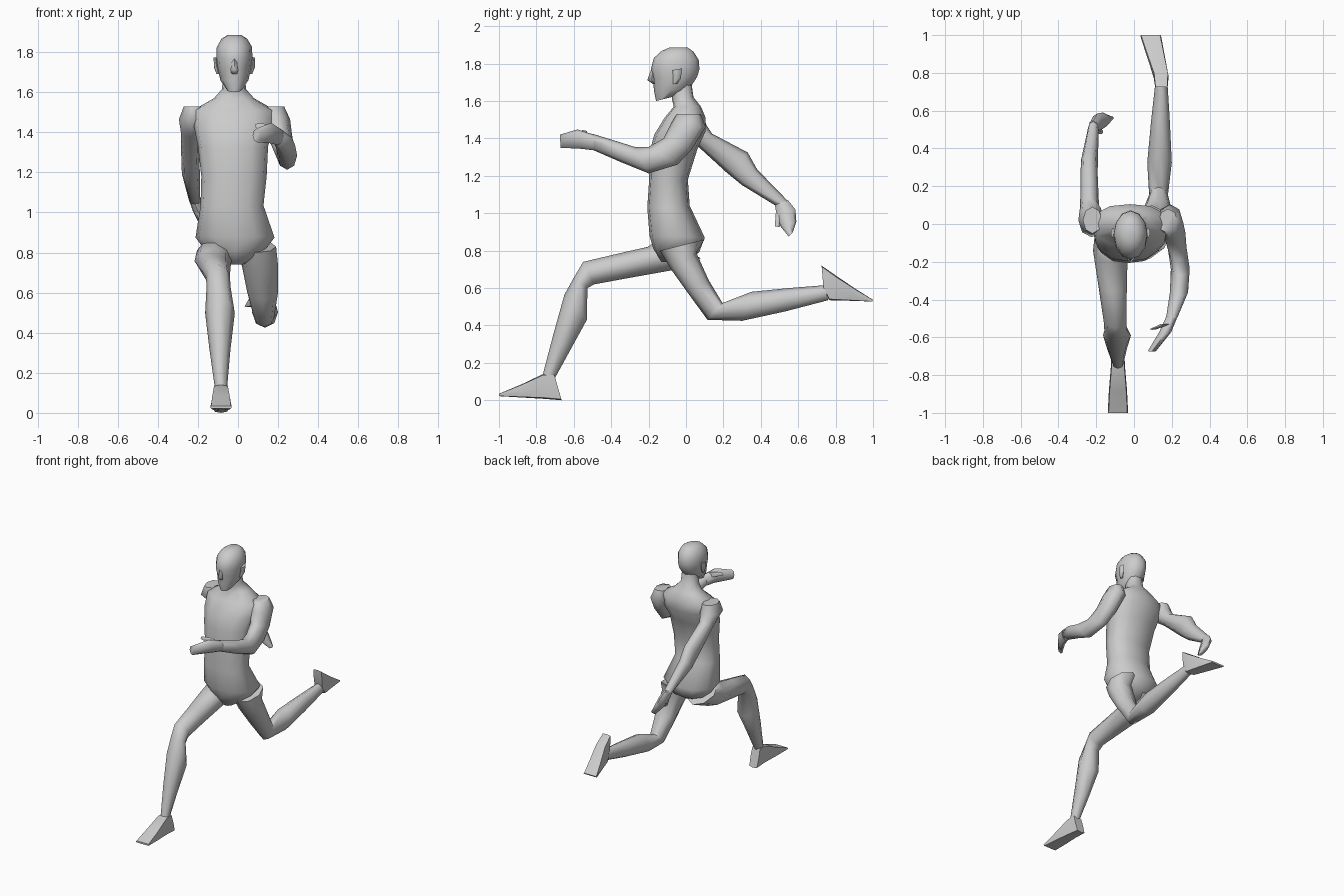
import bpy, bmesh, math

CX = -0.018  # body centre line


def loft(name, rings, n=8, box=0.0, angle=65):
    """Skin closed rings. Each ring: (y, z) of one edge, (y, z) of the opposite
    edge as seen from the side, then its centre x and half width.
    box pushes the corners outward (0 = ellipse, 1 = nearly square)."""
    bm = bmesh.new()
    loops = []
    for y1, z1, y2, z2, x, hw in rings:
        loop = []
        for i in range(n):
            a = 2 * math.pi * i / n
            c, s = math.cos(a), math.sin(a)
            k = 1 + box * (1 / max(abs(c), abs(s)) - 1)
            c, s = c * k, s * k
            loop.append(bm.verts.new((x + hw * s,
                                      (y1 + y2) / 2 + c * (y1 - y2) / 2,
                                      (z1 + z2) / 2 + c * (z1 - z2) / 2)))
        loops.append(loop)
    for a, b in zip(loops, loops[1:]):
        for i in range(n):
            j = (i + 1) % n
            bm.faces.new((a[i], a[j], b[j], b[i]))
    bm.faces.new(loops[0])
    bm.faces.new(loops[-1])
    bmesh.ops.recalc_face_normals(bm, faces=bm.faces)
    me = bpy.data.meshes.new(name)
    bm.to_mesh(me)
    bm.free()
    ob = bpy.data.objects.new(name, me)
    bpy.context.collection.objects.link(ob)
    bpy.ops.object.select_all(action='DESELECT')
    ob.select_set(True)
    bpy.context.view_layer.objects.active = ob
    bpy.ops.object.shade_smooth_by_angle(angle=math.radians(angle))
    return ob


# Torso from crotch to neck
loft("torso", [
    (-.13, .74, -.01, .74, -.015, .04),
    (-.175, .81, .07, .79, -.015, .14),
    (-.195, .88, .10, .87, -.015, .197),
    (-.207, 1.03, .02, 1.04, -.03, .157),
    (-.197, 1.18, .01, 1.18, -.02, .163),
    (-.197, 1.32, .06, 1.34, -.025, .175),
    (-.17, 1.42, .105, 1.44, -.02, .20),
    (-.115, 1.51, .105, 1.51, -.02, .205),
    (-.065, 1.57, .08, 1.57, -.02, .10),
    (-.075, 1.61, .04, 1.62, -.02, .06),
    (-.08, 1.68, .03, 1.69, -.02, .055)], n=12, box=.3)

# Head, nose and ears
loft("head", [
    (-.160, 1.60, -.06, 1.625, CX, .038),
    (-.172, 1.66, .015, 1.66, CX, .070),
    (-.175, 1.72, .06, 1.73, CX, .085),
    (-.188, 1.77, .072, 1.77, CX, .090),
    (-.172, 1.83, .068, 1.82, CX, .088),
    (-.13, 1.868, .04, 1.864, CX, .065),
    (-.09, 1.885, .01, 1.885, CX, .035)], n=12)
loft("nose", [
    (-.188, 1.765, -.165, 1.765, CX, .010),
    (-.207, 1.712, -.16, 1.712, CX, .020),
    (-.176, 1.69, -.155, 1.69, CX, .014)], n=4)
for side, label in ((-1, "left"), (1, "right")):
    loft(label + "_ear", [
        (-.07, 1.69, -.05, 1.69, CX + side * .080, .010),
        (-.07, 1.735, -.028, 1.72, CX + side * .090, .014),
        (-.072, 1.765, -.02, 1.775, CX + side * .093, .012)], n=6)

# Arm swung forward
loft("front_arm", [
    (-.05, 1.53, .08, 1.53, .18, .05),
    (-.085, 1.47, .105, 1.46, .19, .07),
    (-.12, 1.40, .03, 1.34, .212, .06),
    (-.20, 1.355, -.045, 1.26, .228, .05),
    (-.275, 1.355, -.20, 1.213, .245, .05),
    (-.38, 1.388, -.345, 1.272, .238, .048),
    (-.50, 1.425, -.49, 1.335, .20, .030)])
loft("front_hand", [
    (-.49, 1.42, -.48, 1.335, .203, .030),
    (-.58, 1.448, -.565, 1.345, .165, .032),
    (-.675, 1.42, -.67, 1.35, .095, .022)])
loft("front_thumb", [
    (-.53, 1.44, -.53, 1.40, .165, .03),
    (-.555, 1.445, -.56, 1.42, .10, .018)], n=6)

# Arm swung back
loft("back_arm", [
    (-.05, 1.53, .09, 1.53, -.22, .05),
    (-.07, 1.46, .11, 1.47, -.225, .07),
    (.045, 1.375, .14, 1.425, -.235, .05),
    (.22, 1.215, .33, 1.325, -.238, .045),
    (.30, 1.15, .38, 1.235, -.235, .045),
    (.48, 1.04, .55, 1.06, -.215, .027)])
loft("back_hand", [
    (.475, 1.045, .545, 1.07, -.215, .027),
    (.485, .99, .585, 1.02, -.195, .030),
    (.505, .93, .59, .955, -.165, .028),
    (.55, .875, .572, .90, -.125, .018)])
loft("back_thumb", [
    (.48, 1.0, .52, 1.0, -.195, .018),
    (.475, .93, .50, .925, -.175, .012)], n=6)

# Leading leg: thigh, knee, calf, ankle
loft("front_leg", [
    (-.15, .86, .08, .76, -.11, .095),
    (-.205, .82, -.075, .695, -.125, .092),
    (-.36, .785, -.30, .655, -.113, .075),
    (-.55, .74, -.49, .62, -.10, .060),
    (-.60, .655, -.527, .60, -.097, .060),
    (-.65, .565, -.53, .43, -.09, .074),
    (-.71, .35, -.615, .275, -.09, .052),
    (-.765, .14, -.70, .12, -.085, .031)])
loft("front_foot", [
    (-.705, .14, -.665, .0, -.085, .034),
    (-.765, .14, -.76, .008, -.085, .038),
    (-.88, .085, -.88, .015, -.085, .048),
    (-1.0, .035, -1.0, .022, -.085, .054)], box=.7, angle=45)

# Trailing leg: thigh, knee, calf, ankle
loft("back_leg", [
    (-.14, .80, .10, .86, .095, .095),
    (-.08, .70, .055, .79, .108, .091),
    (.02, .56, .12, .645, .123, .077),
    (.115, .43, .195, .52, .13, .050),
    (.30, .425, .35, .58, .135, .065),
    (.53, .475, .55, .60, .14, .050),
    (.76, .535, .74, .615, .145, .032)])
loft("back_foot", [
    (.735, .60, .725, .72, .145, .034),
    (.765, .535, .80, .668, .143, .040),
    (.88, .532, .90, .60, .115, .048),
    (.995, .528, 1.0, .537, .088, .055)], box=.7, angle=45)
